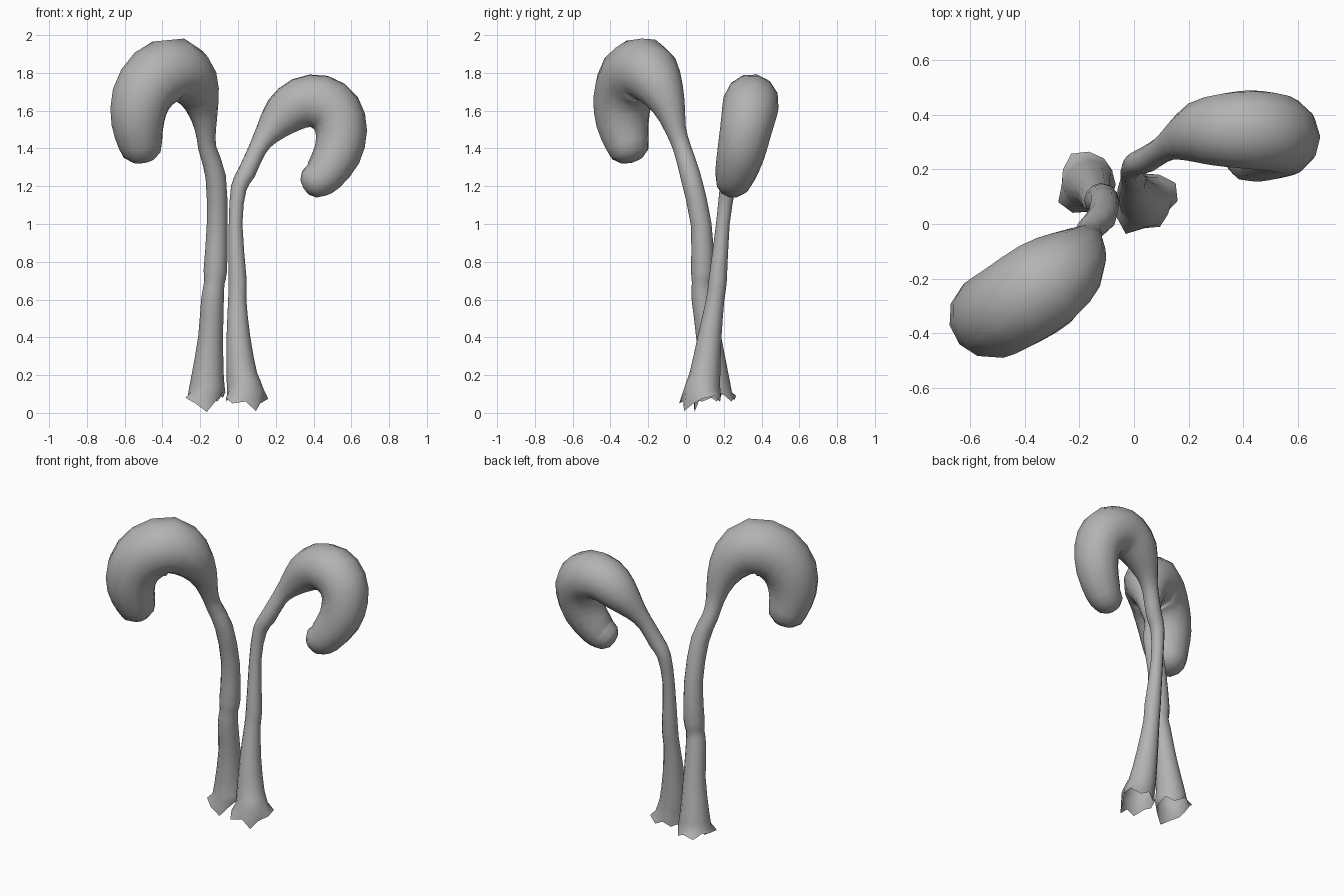
import bpy, bmesh, math
from mathutils import Vector

if "Cube" in bpy.data.objects:
    bpy.data.objects.remove(bpy.data.objects["Cube"])

SIDES = 12
SUB = 2

grey = bpy.data.materials.new("plain grey")
grey.diffuse_color = (0.45, 0.45, 0.45, 1)
grey.use_nodes = True
grey.node_tree.nodes["Principled BSDF"].inputs["Base Color"].default_value = grey.diffuse_color

# centre line of each stalk: x, y, z, radius
TALL = [(-.165, .145, .11, .098), (-.16, .14, .2, .085), (-.145, .12, .4, .066),
        (-.135, .09, .6, .060), (-.125, .085, .69, .054), (-.12, .088, .755, .062),
        (-.11, .08, 1.0, .055), (-.118, .025, 1.25, .054), (-.162, -.02, 1.4, .048),
        (-.172, -.055, 1.5, .056), (-.19, -.09, 1.62, .088), (-.235, -.15, 1.74, .137),
        (-.325, -.22, 1.815, .172), (-.44, -.295, 1.775, .170), (-.515, -.335, 1.66, .160),
        (-.53, -.335, 1.53, .142), (-.515, -.31, 1.42, .118)]
SHORT = [(.04, .085, .12, .098), (.02, .10, .2, .082), (.002, .125, .4, .063),
         (-.004, .155, .6, .048), (-.002, .168, .7, .048), (-.013, .195, 1.0, .036),
         (.004, .22, 1.19, .042), (.045, .235, 1.27, .048), (.10, .27, 1.39, .048),
         (.15, .30, 1.47, .066), (.24, .335, 1.575, .115), (.335, .345, 1.64, .138),
         (.435, .345, 1.645, .148), (.515, .335, 1.59, .146), (.547, .315, 1.49, .136),
         (.525, .29, 1.37, .126), (.455, .26, 1.26, .108), (.415, .25, 1.23, .095)]
# ragged rim: bottom height of each side, counted around from +x
TALL_RIM = [.08, .10, .06, .09, .07, .10, .08, .08, .05, .005, .06, .09]
SHORT_RIM = [.075, .09, .06, .09, .06, .08, .06, .08, .05, .06, .01, .05]
TALL_FLARE = [.085, .10, .11, .12, .13, .11, .10, .13, .12, .10, .09, .08]
SHORT_FLARE = [.12, .13, .11, .10, .09, .10, .10, .12, .14, .10, .11, .09]


def smooth_path(pts):
    """Catmull-Rom resampling of centre line and radius together"""
    p = [Vector(q) for q in pts]
    p = [2 * p[0] - p[1]] + p + [2 * p[-1] - p[-2]]
    out = []
    for a, b, c, d in zip(p, p[1:], p[2:], p[3:]):
        for k in range(SUB):
            t = k / SUB
            out.append(.5 * (2 * b + (c - a) * t + (2 * a - 5 * b + 4 * c - d) * t * t
                             + (3 * b - a - 3 * c + d) * t ** 3))
    out.append(p[-2])
    return out


def stalk(name, pts, rim, flare):
    bm = bmesh.new()
    path = smooth_path(pts)
    centres = [q.xyz for q in path]
    radii = [q.w for q in path]

    # rounded tip added to the end of the path
    tip_dir = (centres[-1] - centres[-2]).normalized()
    end, r = centres[-1].copy(), radii[-1]
    for ang in (30, 60):
        a = math.radians(ang)
        centres.append(end + tip_dir * r * .85 * math.sin(a))
        radii.append(r * math.cos(a))

    # flared, torn rim
    base = Vector(pts[0][:3])
    rings = [[]]
    for i in range(SIDES):
        a = math.tau * i / SIDES
        rings[0].append(bm.verts.new((base.x + flare[i] * math.cos(a),
                                      base.y + flare[i] * math.sin(a), rim[i])))

    # tube rings carried along the path without twisting
    normal, old = Vector((1, 0, 0)), Vector((0, 0, 1))
    for i, c in enumerate(centres):
        tan = old if i == 0 else (centres[min(i + 1, len(centres) - 1)]
                                  - centres[i - 1]).normalized()
        normal = old.rotation_difference(tan) @ normal
        normal = (normal - tan * normal.dot(tan)).normalized()
        side = tan.cross(normal)
        old = tan
        rings.append([bm.verts.new(c + radii[i] * (normal * math.cos(math.tau * j / SIDES)
                                                   + side * math.sin(math.tau * j / SIDES)))
                      for j in range(SIDES)])
    for lo, hi in zip(rings, rings[1:]):
        for j in range(SIDES):
            k = (j + 1) % SIDES
            bm.faces.new((lo[j], lo[k], hi[k], hi[j]))
    tip = bm.verts.new(end + tip_dir * r * .85)
    for j in range(SIDES):
        bm.faces.new((rings[-1][j], rings[-1][(j + 1) % SIDES], tip))

    for f in bm.faces:
        f.smooth = True
    mesh = bpy.data.meshes.new(name)
    bm.to_mesh(mesh)
    bm.free()
    mesh.materials.append(grey)
    bpy.context.collection.objects.link(bpy.data.objects.new(name, mesh))


stalk("tall_hooked_stalk", TALL, TALL_RIM, TALL_FLARE)
stalk("short_hooked_stalk", SHORT, SHORT_RIM, SHORT_FLARE)
